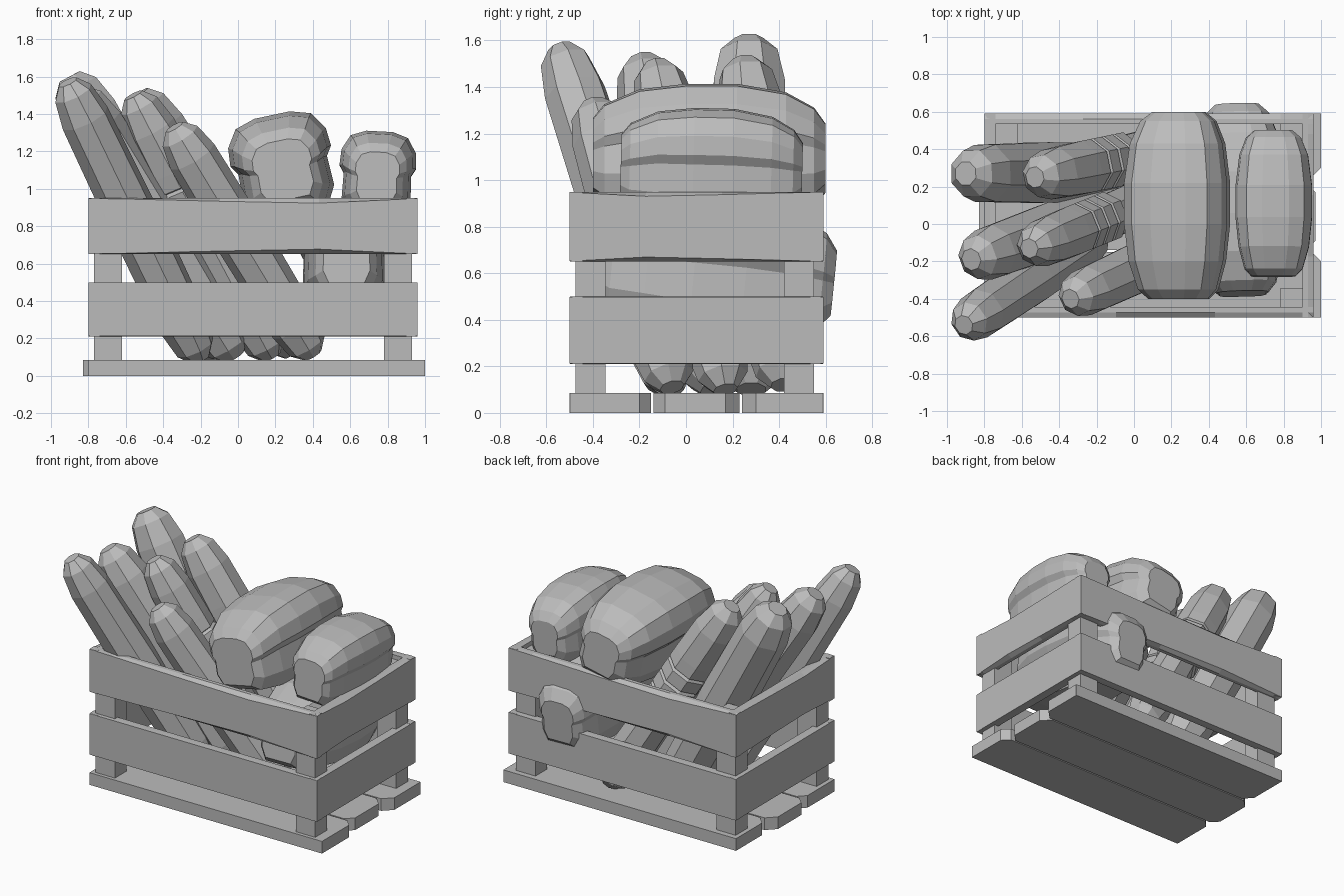
import bpy, bmesh, math
from mathutils import Vector

if "Cube" in bpy.data.objects:
    bpy.data.objects.remove(bpy.data.objects["Cube"], do_unlink=True)

grey = bpy.data.materials.new("plain grey")
grey.use_nodes = True
grey.diffuse_color = (0.5, 0.5, 0.5, 1)
grey.node_tree.nodes["Principled BSDF"].inputs["Base Color"].default_value = (0.5, 0.5, 0.5, 1)


def finish(name, bm):
    bmesh.ops.recalc_face_normals(bm, faces=bm.faces)
    mesh = bpy.data.meshes.new(name)
    bm.to_mesh(mesh)
    bm.free()
    mesh.materials.append(grey)
    obj = bpy.data.objects.new(name, mesh)
    bpy.context.collection.objects.link(obj)
    return obj


def skin(bm, loops):
    """Join equal-length loops of points and cap both ends."""
    rows = [[bm.verts.new(p) for p in loop] for loop in loops]
    n = len(rows[0])
    for a, b in zip(rows, rows[1:]):
        for i in range(n):
            j = (i + 1) % n
            bm.faces.new((a[i], a[j], b[j], b[i]))
    bm.faces.new(rows[0])
    bm.faces.new(rows[-1])


def box(name, x0, x1, y0, y1, z0, z1):
    bm = bmesh.new()
    skin(bm, [[(x0, y0, z), (x1, y0, z), (x1, y1, z), (x0, y1, z)] for z in (z0, z1)])
    return finish(name, bm)


def worn_slat(name, start, end, inward, z0, z1, wear):
    """Board from start to end whose outer edges are worn away towards the middle."""
    a, b, inn = Vector(start), Vector(end), Vector(inward)
    loops = []
    for t, w in ((0, 0), (0.1, 0.1), (0.4, 0.6), (0.7, 1), (1, 0)):
        p, cut = a.lerp(b, t), wear * w + 0.002
        inner = p + inn
        groove = p + inn * 0.5
        loops.append([(p.x, p.y, z0 + cut), (p.x, p.y, z1 - cut),
                      (groove.x, groove.y, z1), (inner.x, inner.y, z1),
                      (inner.x, inner.y, z0), (groove.x, groove.y, z0)])
    bm = bmesh.new()
    skin(bm, loops)
    return finish(name, bm)


def plank(name, x0, x1, y0, y1, c0, c1):
    """Floor board with clipped corners on its two long sides."""
    outline = [(x0 + c0, y0), (x1 - c0, y0), (x1, y0 + c0), (x1, y1 - c1),
               (x1 - c1, y1), (x0 + c1, y1), (x0, y1 - c1), (x0, y0 + c0)]
    bm = bmesh.new()
    skin(bm, [[(x, y, z) for x, y in outline] for z in (0, 0.085)])
    return finish(name, bm)


def swept(name, start, end, section, rings, tilt=0):
    """Sweep a section along a line, scaled at each ring (position, scale, drop)."""
    a, b = Vector(start), Vector(end)
    d = (b - a).normalized()
    u = d.cross(Vector((0, 0, 1))).normalized()
    v = u.cross(d)
    c, s = math.cos(tilt), math.sin(tilt)
    u, v = u * c + v * s, v * c - u * s
    bm = bmesh.new()
    skin(bm, [[a.lerp(b, t) + (u * x + v * (y - drop)) * k for x, y in section]
              for t, k, drop in rings])
    return finish(name, bm)


# Crate floor
plank("floor_front", -0.8, 1.0, -0.5, -0.15, 0.001, 0.05)
plank("floor_middle", -0.83, 0.97, -0.14, 0.23, 0.05, 0.06)
plank("floor_back", -0.8, 1.0, 0.24, 0.59, 0.06, 0.001)

# Crate corner posts
for side, x0, x1 in (("right", -0.77, -0.62), ("left", 0.78, 0.93)):
    for place, y0, y1 in (("front", -0.475, -0.345), ("back", 0.42, 0.55)):
        box(f"post_{place}_{side}", x0, x1, y0, y1, 0.08, 0.92)

# Crate slats, two levels on every side
for level, z0, z1, wear in (("lower", 0.21, 0.50, 0), ("upper", 0.65, 0.95, 0.025)):
    worn_slat(f"slat_front_{level}", (-0.8, -0.5, 0), (0.96, -0.5, 0), (0, 0.055, 0), z0, z1, wear)
    worn_slat(f"slat_back_{level}", (0.96, 0.59, 0), (-0.8, 0.59, 0), (0, -0.055, 0), z0, z1, wear)
    worn_slat(f"slat_left_{level}", (0.96, 0.589, 0), (0.96, -0.499, 0), (-0.06, 0, 0), z0, z1, wear * 0.7)
    worn_slat(f"slat_right_{level}", (-0.8, 0.589, 0), (-0.8, -0.499, 0), (0.06, 0, 0), z0, z1, wear * 0.7)

# Long sticks of bread, leaning to the right side
octagon = [(math.cos(math.pi * (i + 0.5) / 4), math.sin(math.pi * (i + 0.5) / 4)) for i in range(8)]
plain = [(0, 0.4, 0), (0.04, 0.8, 0), (0.13, 1, 0), (0.5, 1.06, 0), (0.87, 1, 0), (0.96, 0.8, 0), (1, 0.4, 0)]
# Scored crust: saw-tooth steps along the middle
scored = plain[:3] + [(0.28 + 0.07 * i + e, k, 0) for i in range(4)
                      for e, k in ((0, 1.05), (0.055, 1.05), (0.06, 0.93))] + plain[4:]
sticks = [
    ("front_outer", (-0.91, -0.54, 1.57), (-0.2, -0.06, 0.09), 0.135, plain),
    ("middle_outer", (-0.87, -0.19, 1.52), (-0.02, 0.12, 0.1), 0.15, plain),
    ("back_outer", (-0.9, 0.27, 1.6), (-0.1, 0.28, 0.1), 0.165, plain),
    ("back_inner", (-0.53, 0.25, 1.51), (0.3, 0.42, 0.12), 0.145, scored),
    ("middle_inner", (-0.56, -0.13, 1.5), (0.18, 0.17, 0.1), 0.135, scored),
    ("front_inner", (-0.34, -0.4, 1.33), (0.4, -0.06, 0.11), 0.135, plain),
]
for name, start, end, radius, rings in sticks:
    swept(f"stick_{name}", start, end, octagon, [(t, k * radius, dr) for t, k, dr in rings])

# Round-topped loaves: domed crust over a narrower base
half = [(0.35, 1), (0.75, 0.88), (0.97, 0.55), (1, 0.2), (0.88, 0.02), (0.9, -0.55), (0.68, -0.95)]
loaf_rings = [(0, 0.58, 0.15), (0.05, 0.76, 0.08), (0.2, 0.92, 0), (0.4, 1, 0),
              (0.62, 1, 0), (0.83, 0.9, 0.03), (0.95, 0.72, 0.1), (1, 0.5, 0.18)]
loaves = [
    ("large", (0.24, -0.4, 1.12), (0.24, 0.6, 1.12), 0.275, 0.28, 12),
    ("small", (0.745, -0.28, 1.08), (0.745, 0.5, 1.06), 0.205, 0.235, -3),
    ("buried", (0.58, -0.37, 0.68), (0.55, 0.635, 0.58), 0.24, 0.29, 0),
]
for name, start, end, w, h, tilt in loaves:
    section = [(x * w, y * h) for x, y in half] + [(-x * w, y * h) for x, y in reversed(half)]
    swept(f"loaf_{name}", start, end, section,
          [(t, k, dr * h) for t, k, dr in loaf_rings], math.radians(tilt))
